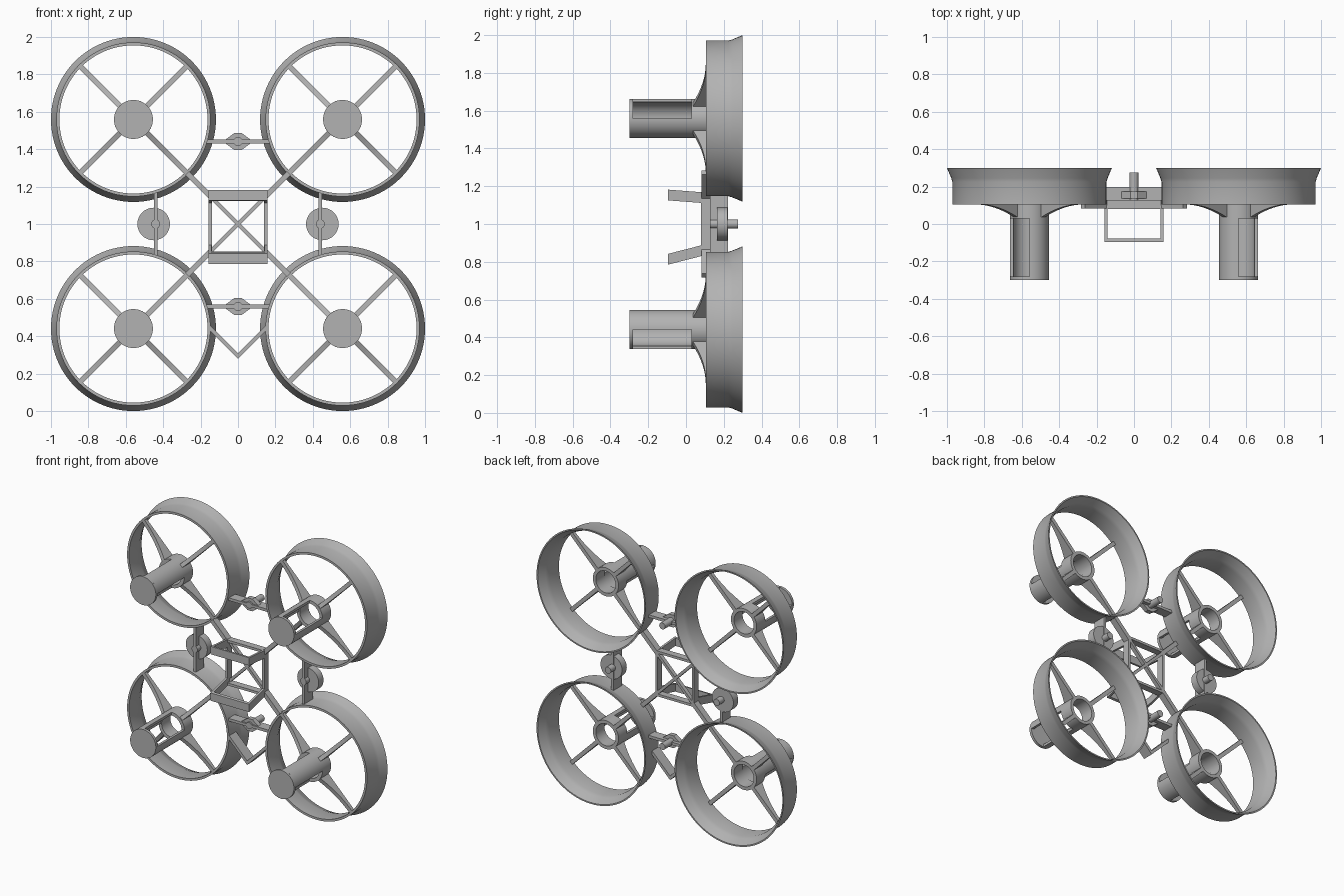
import bpy, bmesh, math
from mathutils import Vector

cube = bpy.data.objects.get("Cube")
if cube:
    bpy.data.objects.remove(cube, do_unlink=True)

grey = bpy.data.materials.new("plain grey")
grey.use_nodes = True
GREY = (0.45, 0.45, 0.45, 1)
grey.diffuse_color = GREY
grey.node_tree.nodes["Principled BSDF"].inputs["Base Color"].default_value = GREY

C = 0.559          # rotor centre offset in x and z
MID = 1.0          # height of the frame centre
X, Y, Z = Vector((1, 0, 0)), Vector((0, 1, 0)), Vector((0, 0, 1))
round_parts = []


def finish(name, bm):
    bmesh.ops.recalc_face_normals(bm, faces=bm.faces)
    mesh = bpy.data.meshes.new(name)
    bm.to_mesh(mesh)
    bm.free()
    mesh.materials.append(grey)
    ob = bpy.data.objects.new(name, mesh)
    bpy.context.collection.objects.link(ob)
    return ob


def lathe(name, profile, cx, cz, start=0, sweep=360, steps=64):
    """Turn a closed (radius, y) profile around an axis along y."""
    bm = bmesh.new()
    full = sweep == 360
    rings = []
    for i in range(steps if full else steps + 1):
        a = math.radians(start + sweep * i / steps)
        rings.append([bm.verts.new((cx + r * math.cos(a), y, cz + r * math.sin(a)))
                      for r, y in profile])
    n = len(profile)
    for i in range(steps):
        p, q = rings[i], rings[(i + 1) % len(rings)]
        for j in range(n):
            k = (j + 1) % n
            bm.faces.new((p[j], p[k], q[k], q[j]))
    if not full:
        bm.faces.new(rings[0])
        bm.faces.new(rings[-1])
    round_parts.append(finish(name, bm))


def disc(name, r, y0, y1, cx, cz):
    """Solid cylinder along y."""
    bm = bmesh.new()
    ring = [bm.verts.new((cx + r * math.cos(t), y0, cz + r * math.sin(t)))
            for t in (math.tau * i / 48 for i in range(48))]
    face = bm.faces.new(ring)
    out = bmesh.ops.extrude_face_region(bm, geom=[face])["geom"]
    bmesh.ops.translate(bm, vec=(0, y1 - y0, 0),
                        verts=[v for v in out if isinstance(v, bmesh.types.BMVert)])
    round_parts.append(finish(name, bm))


def prism(name, pts, origin, u, v, width):
    """Extrude an outline in the u, v plane, centred on that plane."""
    bm = bmesh.new()
    w = u.cross(v).normalized() * width
    base = Vector(origin) - w / 2
    face = bm.faces.new([bm.verts.new(base + u * a + v * b) for a, b in pts])
    out = bmesh.ops.extrude_face_region(bm, geom=[face])["geom"]
    bmesh.ops.translate(bm, vec=w,
                        verts=[q for q in out if isinstance(q, bmesh.types.BMVert)])
    return finish(name, bm)


def rect(a0, a1, b0, b1):
    return [(a0, b0), (a1, b0), (a1, b1), (a0, b1)]


def box(name, x0, x1, y0, y1, z0, z1):
    prism(name, rect(x0, x1, y0, y1), (0, 0, (z0 + z1) / 2), X, Y, z1 - z0)


# Section shapes of the repeated rotor parts
duct = [(0.412, 0.105), (0.412, 0.225), (0.418, 0.245), (0.441, 0.30),
        (0.431, 0.30), (0.405, 0.245), (0.396, 0.22), (0.396, 0.105)]
collar = [(0.104, 0.03), (0.104, 0.13), (0.08, 0.13), (0.08, 0.03)]
wall = [(0.104, -0.285), (0.104, 0.035), (0.086, 0.035), (0.086, -0.285)]
spoke = [(0.09, 0.03)]
for i in range(9):
    t = i / 8
    spoke.append((0.10 + 0.30 * t, 0.035 + 0.07 * (1 - (1 - t) ** 2)))
spoke += [(0.40, 0.13), (0.09, 0.13)]

for sx, side in ((1, "left"), (-1, "right")):
    for sz, level in ((1, "upper"), (-1, "lower")):
        tag = f"{level}_{side}"
        cx, cz = sx * C, MID + sz * C
        lathe("duct_" + tag, duct, cx, cz, steps=96)
        # Motor pod: cap, collar and two side walls open along the diagonal
        lathe("pod_collar_" + tag, collar, cx, cz)
        disc("pod_cap_" + tag, 0.104, -0.30, -0.28, cx, cz)
        first = 90 if sx * sz > 0 else 0
        for k in (0, 180):
            lathe("pod_wall_" + tag, wall, cx, cz, first + k, 90, 16)
        # Four swept spokes
        for k in range(4):
            a = math.radians(45 + 90 * k)
            u = Vector((math.cos(a), 0, math.sin(a)))
            prism("spoke_" + tag, spoke, (cx, 0, cz), u, Y, 0.028)
        # Arm to the central frame, and thin brace to its middle
        u = Vector((sx, 0, sz)).normalized()
        prism("arm_" + tag, rect(0.20, 0.385, 0.082, 0.13), (0, 0, MID), u, Y, 0.03)
        prism("brace_" + tag, rect(0, 0.21, 0.10, 0.13), (0, 0, MID), u, Y, 0.02)

# Central frame
for s in (1, -1):
    box("frame_upright", s * 0.148 - 0.009, s * 0.148 + 0.009, 0.08, 0.13, MID - 0.165, MID + 0.165)
    box("frame_rail", -0.157, 0.157, 0.08, 0.13, MID + s * 0.157 - 0.009, MID + s * 0.157 + 0.009)

# Forward U brackets: slanting side arms joined by a front bar
for name, zb, zf in (("upper", 1.11, 1.125), ("lower", 0.835, 0.785)):
    h = 0.057
    for s in (1, -1):
        prism("bracket_arm_" + name, [(-0.095, zf), (0.10, zb), (0.10, zb + h), (-0.095, zf + h)],
              (s * 0.149, 0, 0), Y, Z, 0.016)
    prism("bracket_front_" + name, [(-0.095, zf), (-0.078, zf + (zb - zf) * 0.09),
                                    (-0.078, zf + h + (zb - zf) * 0.09), (-0.095, zf + h)],
          (0, 0, 0), Y, Z, 0.314)

for s in (1, -1):
    # Side link between ducts, with round plate and axle
    box("side_link", s * 0.44 - 0.01, s * 0.44 + 0.01, 0.126, 0.222, MID - 0.165, MID + 0.165)
    disc("side_plate", 0.087, 0.165, 0.22, s * 0.451, MID)
    disc("side_axle", 0.024, 0.126, 0.275, s * 0.44, MID)
    # Cross link between ducts, with diamond plate and axle
    z = MID + s * 0.441
    box("cross_link", -0.165, 0.165, 0.126, 0.198, z - 0.01, z + 0.01)
    prism("diamond_plate", [(-0.08, 0), (-0.02, -0.045), (0.02, -0.045),
                            (0.08, 0), (0.02, 0.045), (-0.02, 0.045)],
          (0, 0.155, z), X, Z, 0.035)
    disc("cross_axle", 0.024, 0.126, 0.275, 0, z)

# V strut hanging between the lower ducts
prism("v_strut", [(-0.16, 0.44), (0, 0.28), (0.16, 0.44), (0.145, 0.455), (0, 0.31), (-0.145, 0.455)],
      (0, 0.145, 0), X, Z, 0.08)

# Smooth the turned parts while keeping rims crisp
bpy.ops.object.select_all(action="DESELECT")
for ob in round_parts:
    ob.select_set(True)
bpy.context.view_layer.objects.active = round_parts[0]
bpy.ops.object.shade_smooth_by_angle(angle=math.radians(30))
